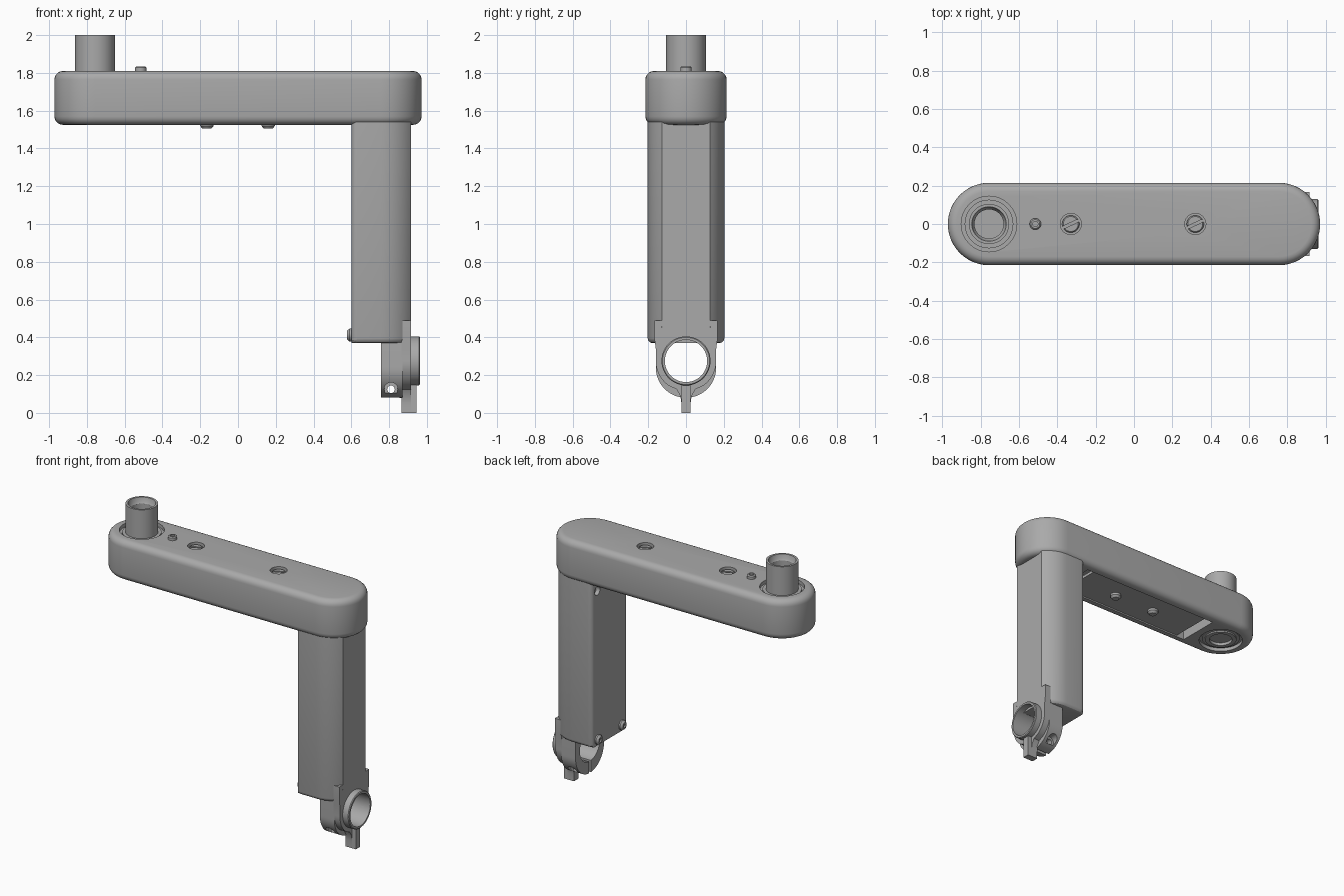
import bpy, bmesh
from math import sin, cos, pi, radians, sqrt, asin
from mathutils import Matrix, Vector

default = bpy.data.objects.get("Cube")
if default:
    bpy.data.objects.remove(default)

grey = bpy.data.materials.new("satin grey")
grey.use_nodes = True
colour = (0.4, 0.4, 0.4, 1)
grey.diffuse_color = colour
grey.node_tree.nodes["Principled BSDF"].inputs["Base Color"].default_value = colour

# Axis frames: local z of a part points along the named axis
FRAMES = {"z": Matrix.Identity(3),
          "x": Matrix(((0, 0, 1), (1, 0, 0), (0, 1, 0))),
          "y": Matrix(((1, 0, 0), (0, 0, 1), (0, 1, 0)))}


def make(name, bm):
    bmesh.ops.recalc_face_normals(bm, faces=bm.faces)
    me = bpy.data.meshes.new(name)
    bm.to_mesh(me)
    bm.free()
    me.materials.append(grey)
    ob = bpy.data.objects.new(name, me)
    bpy.context.collection.objects.link(ob)
    return ob


def prism(name, outline, lo, hi, axis="z"):
    bm = bmesh.new()
    m = FRAMES[axis]
    rings = [[bm.verts.new(m @ Vector((u, v, h))) for u, v in outline] for h in (lo, hi)]
    n = len(outline)
    for i in range(n):
        j = (i + 1) % n
        bm.faces.new((rings[0][i], rings[0][j], rings[1][j], rings[1][i]))
    bm.faces.new(rings[0][::-1])
    bm.faces.new(rings[1])
    return make(name, bm)


def lathe(name, profile, centre, axis="z", sides=48):
    """Revolve a closed (radius, height) loop; a zero radius caps the end."""
    bm = bmesh.new()
    m, c = FRAMES[axis], Vector(centre)
    rings = [[bm.verts.new(m @ Vector((r * cos(2 * pi * k / sides), r * sin(2 * pi * k / sides), h)) + c)
              for k in range(sides)] for r, h in profile]
    for a, b in zip(rings, rings[1:] + rings[:1]):
        for k in range(sides):
            j = (k + 1) % sides
            bm.faces.new((a[k], a[j], b[j], b[k]))
    bmesh.ops.remove_doubles(bm, verts=bm.verts, dist=1e-5)
    return make(name, bm)


def disc(name, r, lo, hi, centre, axis="z", sides=32, bevel=0.0):
    return lathe(name, [(0, lo), (r, lo), (r, hi - bevel), (r - bevel, hi), (0, hi)], centre, axis, sides)


def box(name, x0, x1, y0, y1, z0, z1):
    return prism(name, [(x0, y0), (x1, y0), (x1, y1), (x0, y1)], z0, z1)


def arc(cx, cy, r, start, end, n):
    angles = [radians(start + (end - start) * i / n) for i in range(n + 1)]
    return [(cx + r * cos(a), cy + r * sin(a)) for a in angles]


def apply(ob):
    bpy.ops.object.select_all(action="DESELECT")
    bpy.context.view_layer.objects.active = ob
    ob.select_set(True)
    for mod in list(ob.modifiers):
        bpy.ops.object.modifier_apply(modifier=mod.name)


def bevel(ob, width, segments, limit=40):
    mod = ob.modifiers.new("round", "BEVEL")
    mod.width, mod.segments = width, segments
    mod.limit_method, mod.angle_limit = "ANGLE", radians(limit)
    apply(ob)


def cut(ob, *cutters):
    for tool in cutters:
        tool.hide_render = True
        mod = ob.modifiers.new("cut", "BOOLEAN")
        mod.operation, mod.solver, mod.object = "DIFFERENCE", "EXACT", tool
        apply(ob)
        bpy.data.objects.remove(tool)


# Horizontal arm with rounded ends and edges
END, R, BOTTOM, TOP = 0.757, 0.215, 1.525, 1.81
arm = prism("arm", arc(END, 0, R, -90, 90, 24) + arc(-END, 0, R, 90, 270, 24), BOTTOM, TOP)
bevel(arm, 0.045, 5)
cut(arm,
    disc("bore", 0.125, 1.4, 1.9, (-END, 0, 0), sides=48),
    disc("top_counterbore", 0.145, TOP - 0.025, 1.9, (-END, 0, 0), sides=48),
    disc("bottom_counterbore", 0.145, 1.4, BOTTOM + 0.025, (-END, 0, 0), sides=48),
    box("underside_recess", -0.56, 0.53, -0.15, 0.15, 1.4, 1.70),
    *[disc("screw_well", 0.055, 1.78, 1.9, (x, 0, 0)) for x in (-0.33, 0.32)])

# Slotted screws sunk in the arm top
for i, x in enumerate((-0.33, 0.32)):
    screw = disc(f"top_screw_{i + 1}", 0.045, 1.77, 1.80, (x, 0, 0), bevel=0.006)
    slot = box("slot", -0.06, 0.06, -0.007, 0.007, 1.787, 1.85)
    slot.matrix_world = Matrix.Translation((x, 0, 0)) @ Matrix.Rotation(radians(25), 4, "Z")
    cut(screw, slot)

# Locating pin
lathe("pin", [(0, 1.79), (0.03, 1.79), (0.03, 1.828), (0.023, 1.835),
              (0.014, 1.835), (0.014, 1.82), (0, 1.82)], (-0.515, 0, 0), sides=24)

# Hollow pivot tube and its bearing rings
lathe("pivot_tube", [(0.076, 1.53), (0.105, 1.53), (0.105, 2.0), (0.09, 2.0),
                     (0.083, 1.97), (0.076, 1.96)], (-END, 0, 0))
for name, lo, hi in (("upper_bearing", 1.74, 1.795), ("lower_bearing", 1.54, 1.6)):
    lathe(name, [(0.1, lo), (0.127, lo), (0.127, hi), (0.1, hi)], (-END, 0, 0))

# Underside cover with two countersunk bolts
box("cover_plate", -0.50, 0.47, -0.15, 0.15, 1.535, 1.555)
for i, x in enumerate((-0.165, 0.16)):
    lathe(f"cover_bolt_{i + 1}", [(0, 1.505), (0.024, 1.505), (0.036, 1.52), (0.036, 1.54), (0, 1.54)],
          (x, 0, 0), sides=16)

# Upright column: curved sides meeting a flat outer face
CR, FLAT = 0.203, 0.915
a = 90 - asin((FLAT - END) / CR) * 180 / pi
half = (arc(END, 0, CR, a, 90, 10) + arc(0.63, CR - 0.03, 0.03, 90, 180, 5))
column = prism("column", half + [(x, -y) for x, y in reversed(half)], 0.37, 1.54)
bm = bmesh.new()
bm.from_mesh(column.data)
low = [e for e in bm.edges if all(v.co.z < 0.4 for v in e.verts)
       and max(abs(v.co.y) for v in e.verts) > 0.13
       and not all(v.co.x > 0.91 for v in e.verts)
       and not all(v.co.x < 0.61 for v in e.verts)]
bmesh.ops.bevel(bm, geom=low, offset=0.025, segments=3, profile=0.5, affect="EDGES")
bm.to_mesh(column.data)
bm.free()
cut(column, *[disc("wall_hole", 0.03, 0.5, 0.63, (0, s * 0.14, 1.47), "x") for s in (-1, 1)])

# Button screws low on the column's inner face
for s, side in ((1, "back"), (-1, "front")):
    lathe(f"{side}_button_screw", [(0, 0.61), (0.034, 0.61), (0.034, 0.59), (0.022, 0.577),
                                   (0.012, 0.577), (0.012, 0.587), (0, 0.587)],
          (0, s * 0.135, 0.412), "x", 24)

# Clamp face plate: square top, round lower half, narrow tail
AXIS = 0.275
plate_half = [(0.168, 0.49), (0.168, 0.40), (0.16, 0.34)] + arc(0, AXIS, 0.16, 0, -55, 10)
plate_half += [(0.05, 0.125), (0.03, 0.09), (0.024, 0.05), (0.024, 0)]
plate = prism("clamp_plate", plate_half + [(-y, z) for y, z in reversed(plate_half)],
              0.865, 0.915, "x")
cut(plate, disc("plate_bore", 0.112, 0.8, 1.0, (0, 0, AXIS), "x", 48),
    *[disc("plate_hole", 0.013, 0.9, 1.0, (0, s * 0.11, 0.415), "x", 16) for s in (-1, 1)],
    *[disc("pin_hole", 0.005, 0.9, 1.0, (0, s * y, 0.455), "x", 8)
      for s in (-1, 1) for y in (0.095, 0.125)])
box("clamp_tail", 0.87, 0.945, -0.024, 0.024, 0, 0.15)

# Raised collar on the outer side of the plate
lathe("clamp_collar", [(0.112, 0.87), (0.13, 0.87), (0.13, 0.958), (0.125, 0.963), (0.112, 0.963)],
      (0, 0, AXIS), "x")

# Split clamp ring behind the plate, with pinch-bolt lugs
ring = prism("clamp_ring", arc(0, 0.24, 0.16, -180, 0, 32) + [(0.16, 0.372), (-0.16, 0.372)],
             0.757, 0.87, "x")
cut(ring, disc("ring_bore", 0.112, 0.7, 1.0, (0, 0, AXIS), "x", 48),
    box("split", 0.7, 0.855, -0.012, 0.012, 0, 0.25),
    disc("pinch_hole", 0.02, -0.3, 0.3, (0.81, 0, 0.125), "y", 24),
    *[disc("pinch_counterbore", 0.036, min(s * 0.085, s * 0.3), max(s * 0.085, s * 0.3),
           (0.81, 0, 0.125), "y", 24) for s in (-1, 1)])

# Smooth the curved faces, keep hard edges sharp
bpy.ops.object.select_all(action="DESELECT")
for ob in bpy.context.collection.objects:
    if ob.type == "MESH":
        ob.select_set(True)
        bpy.context.view_layer.objects.active = ob
bpy.ops.object.shade_smooth_by_angle(angle=radians(30))
